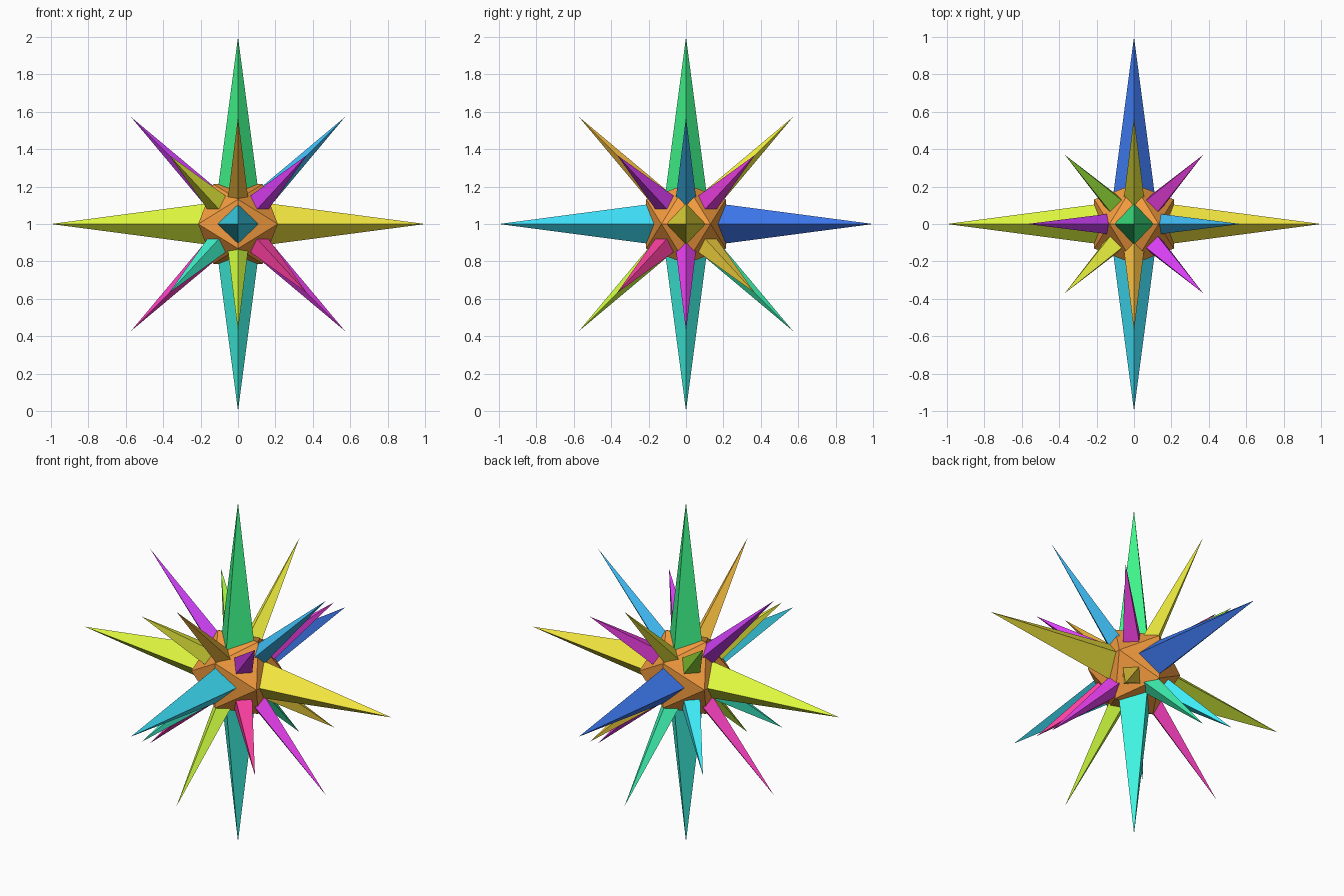
import bpy, bmesh
from math import atan2, acos
from mathutils import Matrix, Vector

if "Cube" in bpy.data.objects:
    bpy.data.objects.remove(bpy.data.objects["Cube"])

CENTRE = Matrix.Translation((0, 0, 1))


def make_object(name, bm, colour):
    mesh = bpy.data.meshes.new(name)
    bm.to_mesh(mesh)
    bm.free()
    mat = bpy.data.materials.new(name + "_paint")
    mat.diffuse_color = (*colour, 1)
    mat.use_nodes = True
    mat.node_tree.nodes["Principled BSDF"].inputs["Base Color"].default_value = mat.diffuse_color
    mesh.materials.append(mat)
    obj = bpy.data.objects.new(name, mesh)
    bpy.context.collection.objects.link(obj)
    return obj


def spike(name, direction, tip, radius, colour, base=0.12):
    """Four-sided spike whose base is buried in the core."""
    d = Vector(direction).normalized()
    az = atan2(d.y, d.x) if abs(d.z) < 0.999 else 0.0
    tilt = acos(max(-1, min(1, d.z)))
    rot = (Matrix.Rotation(az, 4, 'Z') @ Matrix.Rotation(tilt, 4, 'Y')
           @ Matrix.Rotation(-az, 4, 'Z'))
    bm = bmesh.new()
    # base corners lie on the local x and y axes
    ring = [bm.verts.new(p) for p in ((radius, 0, base), (0, radius, base),
                                      (-radius, 0, base), (0, -radius, base))]
    apex = bm.verts.new((0, 0, tip))
    bm.faces.new(ring[::-1])
    for i in range(4):
        bm.faces.new((ring[i], ring[(i + 1) % 4], apex))
    bm.transform(CENTRE @ rot)
    make_object(name, bm, colour)


# Core: icosahedron from three golden rectangles
bm = bmesh.new()
a, b = 0.1314, 0.2127
for s in (-1, 1):
    for t in (-1, 1):
        for co in ((s * a, 0, t * b), (s * b, t * a, 0), (0, s * b, t * a)):
            bm.verts.new(co)
bmesh.ops.convex_hull(bm, input=bm.verts[:])
bm.transform(CENTRE)
make_object("core", bm, (0.9, 0.33, 0.05))

# Long spikes along the axes
long_spikes = {
    (1, 0, 0): (0.9, 0.8, 0.05), (-1, 0, 0): (0.75, 0.95, 0.05),
    (0, 1, 0): (0.05, 0.2, 0.9), (0, -1, 0): (0.05, 0.75, 0.95),
    (0, 0, 1): (0.05, 0.9, 0.25), (0, 0, -1): (0.05, 0.9, 0.75)}
# Medium spikes leaning up and down between the axes
medium_spikes = {
    (1, 0, 1): (0.05, 0.5, 0.9), (-1, 0, 1): (0.6, 0.05, 0.9),
    (1, 0, -1): (0.8, 0.05, 0.85), (-1, 0, -1): (0.9, 0.05, 0.5),
    (0, 1, 1): (0.9, 0.88, 0.05), (0, -1, 1): (0.9, 0.5, 0.05),
    (0, 1, -1): (0.05, 0.9, 0.45), (0, -1, -1): (0.6, 0.95, 0.05)}
# Short spikes toward the cube corners
short_spikes = {
    (1, 1, 1): (0.85, 0.05, 0.75), (-1, 1, 1): (0.35, 0.85, 0.05),
    (1, -1, 1): (0.7, 0.05, 0.9), (-1, -1, 1): (0.85, 0.9, 0.05),
    (1, 1, -1): (0.9, 0.65, 0.05), (-1, 1, -1): (0.05, 0.85, 0.95),
    (1, -1, -1): (0.95, 0.05, 0.35), (-1, -1, -1): (0.05, 0.9, 0.6)}

for label, group, tip, radius in (("long_spike", long_spikes, 1.0, 0.116),
                                  ("medium_spike", medium_spikes, 0.81, 0.061),
                                  ("short_spike", short_spikes, 0.64, 0.073)):
    for i, (direction, colour) in enumerate(group.items(), 1):
        spike(f"{label}_{i}", direction, tip, radius, colour)
